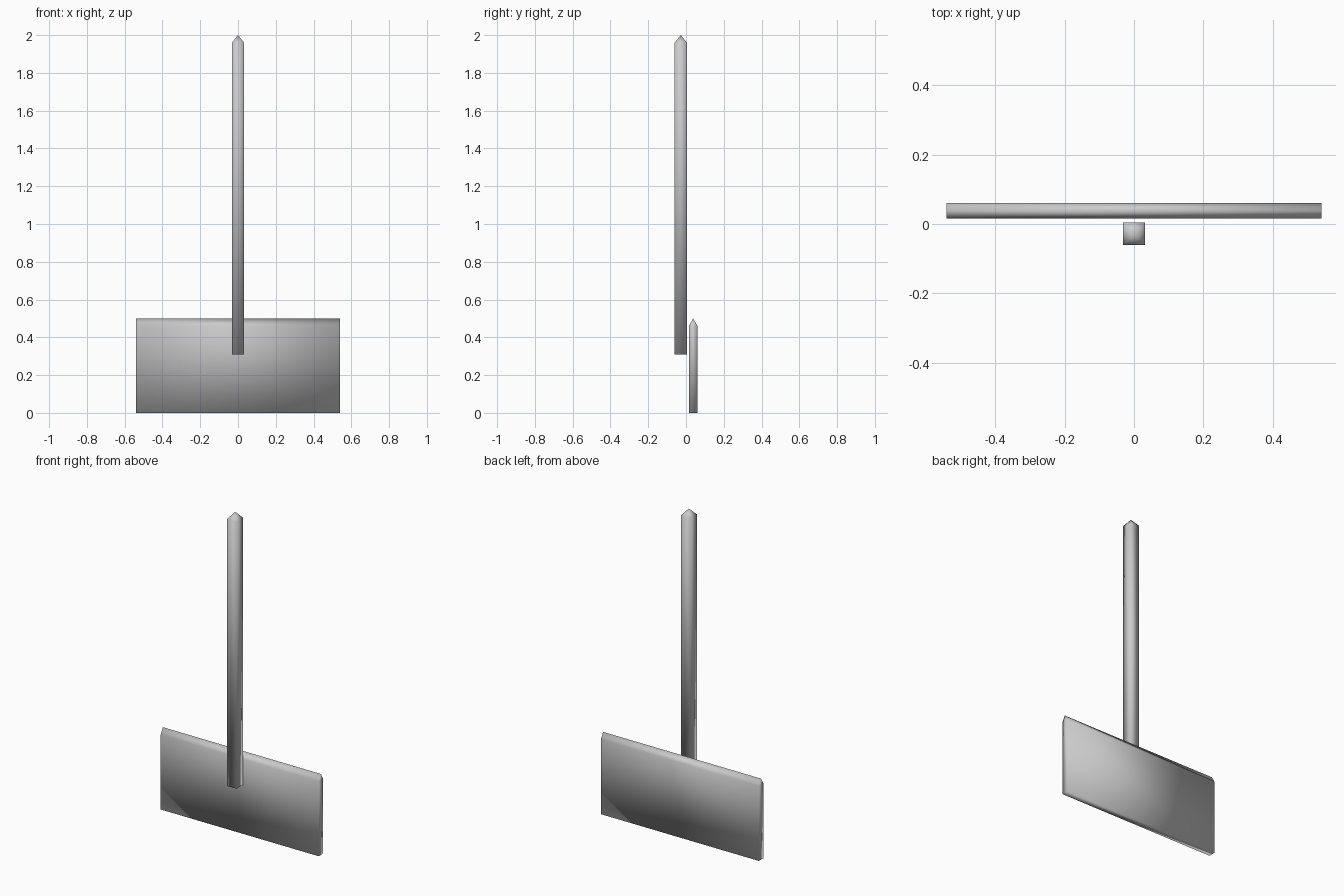
import bpy
import bmesh

if "Cube" in bpy.data.objects:
    bpy.data.objects.remove(bpy.data.objects["Cube"])

grey = bpy.data.materials.new("plain grey")
grey.diffuse_color = (0.6, 0.6, 0.6, 1)
grey.use_nodes = True
grey.node_tree.nodes["Principled BSDF"].inputs["Base Color"].default_value = grey.diffuse_color


def pointed_block(name, x, y, z, shoulder, tip_x):
    """Box from z[0] to shoulder, extruded to a tip at z[1].
    tip_x scales the top in x: 0 makes a point, 1 makes a ridge."""
    bm = bmesh.new()
    bmesh.ops.create_cube(bm, size=1)
    cx, cy = (x[0] + x[1]) / 2, (y[0] + y[1]) / 2
    for v in bm.verts:
        v.co.x = cx + v.co.x * (x[1] - x[0])
        v.co.y = cy + v.co.y * (y[1] - y[0])
        v.co.z = shoulder if v.co.z > 0 else z[0]
    # draw the top face up and close it to a point or ridge
    top = max(bm.faces, key=lambda f: f.calc_center_median().z)
    ext = bmesh.ops.extrude_discrete_faces(bm, faces=[top])["faces"][0]
    for v in ext.verts:
        v.co = (cx + (v.co.x - cx) * tip_x, cy, z[1])
    bmesh.ops.remove_doubles(bm, verts=bm.verts, dist=0.0005)
    bmesh.ops.recalc_face_normals(bm, faces=bm.faces)
    for f in bm.faces:
        f.smooth = True
    mesh = bpy.data.meshes.new(name)
    bm.to_mesh(mesh)
    bm.free()
    mesh.materials.append(grey)
    obj = bpy.data.objects.new(name, mesh)
    bpy.context.collection.objects.link(obj)
    return obj


# Upright post with a pyramid tip
pointed_block("post", (-0.032, 0.032), (-0.06, 0.005), (0.31, 2.0), 1.96, 0)
# Wide board with a ridged top edge
pointed_block("board", (-0.54, 0.54), (0.016, 0.06), (0.0, 0.5), 0.462, 1)
